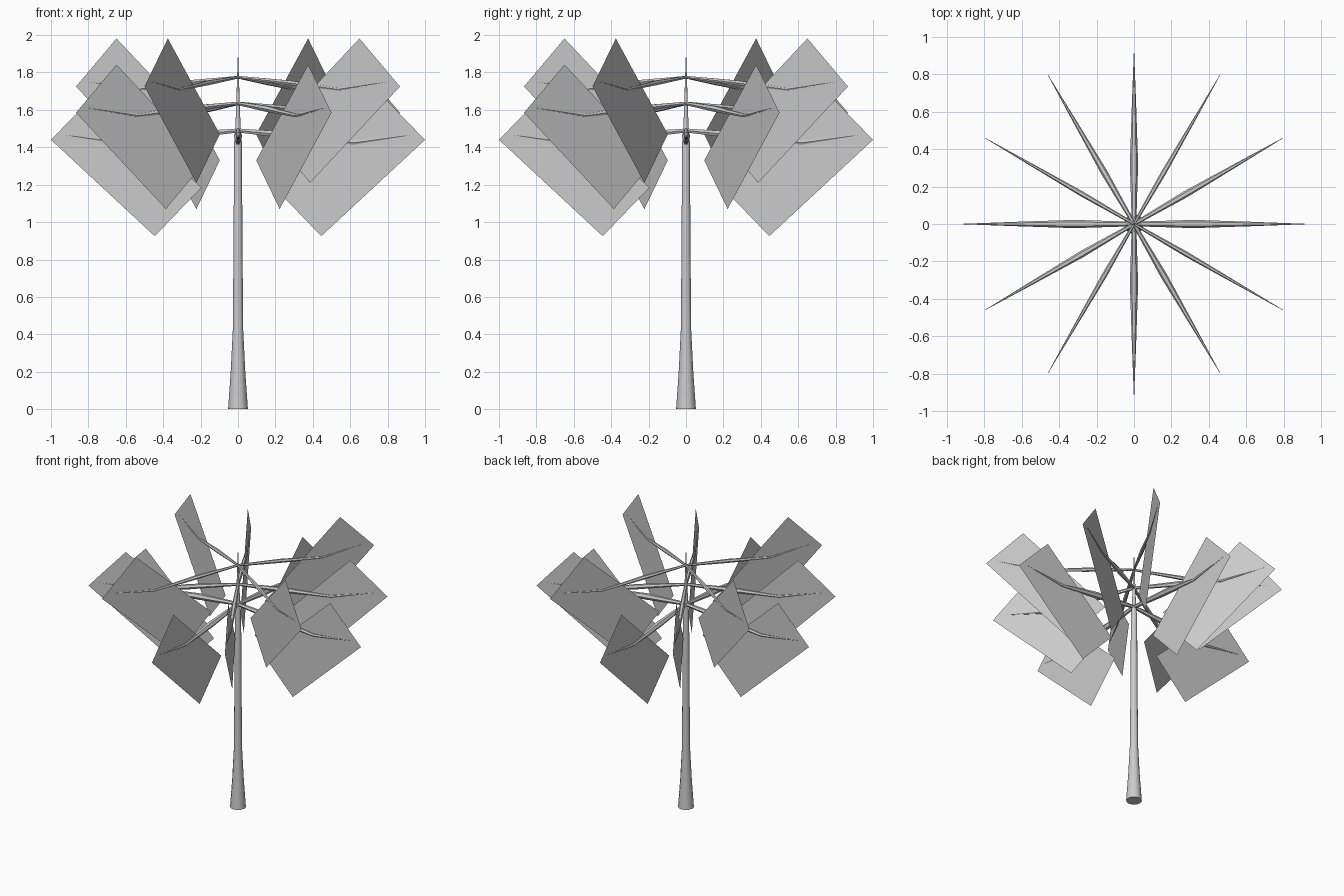
import bpy
import bmesh
from math import radians
from mathutils import Matrix, Vector

cube = bpy.data.objects.get("Cube")
if cube:
    bpy.data.objects.remove(cube)

grey = bpy.data.materials.new("light_grey")
grey.use_nodes = True
grey.diffuse_color = (0.6, 0.6, 0.6, 1)
grey.node_tree.nodes["Principled BSDF"].inputs["Base Color"].default_value = (0.6, 0.6, 0.6, 1)


def finish(name, bm, smooth=True):
    mesh = bpy.data.meshes.new(name)
    bm.to_mesh(mesh)
    bm.free()
    mesh.materials.append(grey)
    obj = bpy.data.objects.new(name, mesh)
    bpy.context.collection.objects.link(obj)
    if smooth:
        bpy.ops.object.select_all(action="DESELECT")
        obj.select_set(True)
        bpy.context.view_layer.objects.active = obj
        bpy.ops.object.shade_smooth_by_angle(angle=radians(50))
    return obj


def tapered_tube(name, path, sides):
    """Tube through (r, z, radius) points in the xz plane, closed at both ends."""
    bm = bmesh.new()
    points = [Vector((r, 0, z)) for r, z, _ in path]
    rings = []
    for i, p in enumerate(points):
        along = points[min(i + 1, len(path) - 1)] - points[max(i - 1, 0)]
        along.normalize()
        across = Vector((0, 1, 0))
        spoke = across * path[i][2]
        rings.append([
            bm.verts.new(p + Matrix.Rotation(radians(360 * k / sides), 3, along) @ spoke)
            for k in range(sides)])
    for a, b in zip(rings, rings[1:]):
        for k in range(sides):
            n = (k + 1) % sides
            bm.faces.new((a[k], a[n], b[n], b[k]))
    bm.faces.new(rings[0])
    bm.faces.new(rings[-1])
    bmesh.ops.recalc_face_normals(bm, faces=bm.faces)
    return finish(name, bm)


# Trunk with flared foot and thin leader at the top
tapered_tube("trunk", [
    (0, 0, 0.053), (0, 0.2, 0.039), (0, 0.42, 0.028), (0, 0.85, 0.024),
    (0, 1.42, 0.021), (0, 1.5, 0.014), (0, 1.65, 0.009), (0, 1.89, 0.001)], 12)

# Three tiers: name, branch start height, first direction, thickness
tiers = [("lower", 1.49, 0, 0.022), ("middle", 1.635, 30, 0.018), ("upper", 1.775, 60, 0.014)]

for tier, z, first, thick in tiers:
    for i in range(4):
        turn = radians(first + 90 * i)
        # Drooping branch with upturned tip
        branch = tapered_tube(f"{tier}_branch_{i + 1}", [
            (0, z, thick * 0.55), (0.32, z - 0.03, thick),
            (0.62, z - 0.065, thick * 0.55), (0.92, z - 0.025, 0.001)], 6)
        branch.rotation_euler.z = turn

        # Upright foliage card in the plane of the branch
        bm = bmesh.new()
        corners = [(1.0, -0.05), (0.75, 0.207), (0.195, -0.305), (0.445, -0.565)]
        bm.faces.new([bm.verts.new((r, 0, z + dz)) for r, dz in corners])
        card = finish(f"{tier}_leaf_card_{i + 1}", bm, smooth=False)
        card.rotation_euler.z = turn
